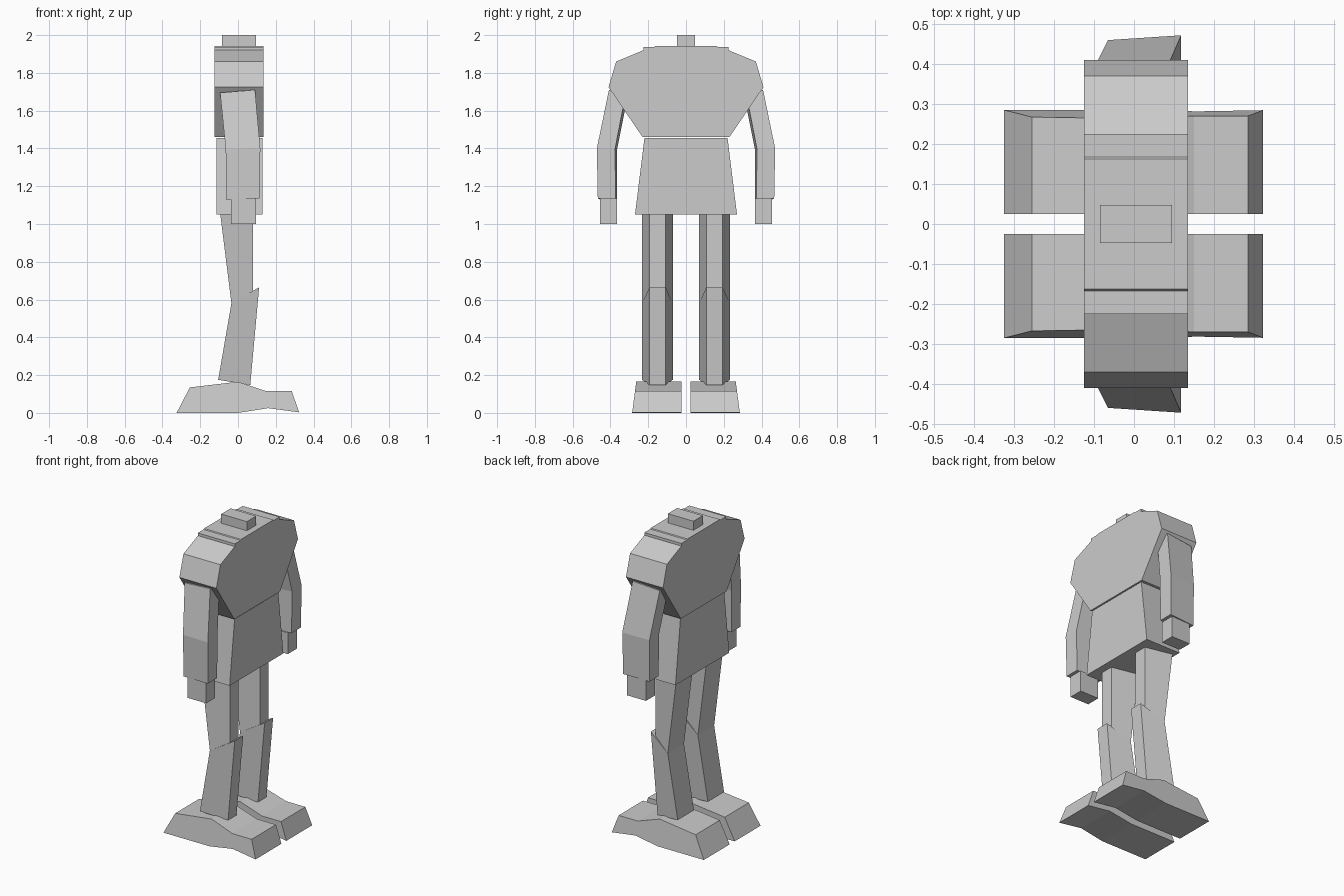
import bpy
import bmesh

cube = bpy.data.objects.get("Cube")
if cube:
    bpy.data.objects.remove(cube, do_unlink=True)

grey = bpy.data.materials.new("plain_grey")
grey.use_nodes = True
grey.diffuse_color = (0.6, 0.6, 0.6, 1)
grey.node_tree.nodes["Principled BSDF"].inputs["Base Color"].default_value = (0.6, 0.6, 0.6, 1)


def loft(name, low, high):
    """Solid between two matching rings of points."""
    bm = bmesh.new()
    a = [bm.verts.new(p) for p in low]
    b = [bm.verts.new(p) for p in high]
    bm.faces.new(a)
    bm.faces.new(b)
    for i in range(len(a)):
        j = (i + 1) % len(a)
        bm.faces.new((a[i], a[j], b[j], b[i]))
    bmesh.ops.recalc_face_normals(bm, faces=bm.faces[:])
    mesh = bpy.data.meshes.new(name)
    bm.to_mesh(mesh)
    bm.free()
    mesh.materials.append(grey)
    obj = bpy.data.objects.new(name, mesh)
    bpy.context.collection.objects.link(obj)
    return obj


def slab(name, half, x0, x1):
    """Extrude a y-z half profile, mirrored in y, along x."""
    ring = half + [(-y, z) for y, z in reversed(half)]
    return loft(name, [(x0, y, z) for y, z in ring], [(x1, y, z) for y, z in ring])


def section(back, front, back_y, front_y):
    """Four-cornered limb section; back and front are (x, z) points."""
    (xb, zb), (xf, zf) = back, front
    return [(xb, back_y[0], zb), (xf, front_y[0], zf),
            (xf, front_y[1], zf), (xb, back_y[1], zb)]


# Body
slab("torso", [(0.23, 1.46), (0.41, 1.725), (0.37, 1.86), (0.225, 1.92),
               (0.225, 1.937), (0.167, 1.937), (0.163, 1.942)], -0.125, 0.135)
slab("hips", [(0.27, 1.05), (0.22, 1.455)], -0.115, 0.13)
slab("neck", [(0.047, 1.93), (0.047, 2.0)], -0.085, 0.095)

# Limb sections, from the top down
shoulder = section((-0.095, 1.695), (0.09, 1.71), (0.305, 0.4), (0.315, 0.408))
elbow = section((-0.065, 1.395), (0.118, 1.4), (0.365, 0.46), (0.375, 0.472))
wrist = section((-0.063, 1.13), (0.115, 1.135), (0.365, 0.457), (0.374, 0.467))
hand_top = section((-0.037, 1.135), (0.095, 1.135), (0.365, 0.455), (0.365, 0.455))
hand_end = section((-0.037, 1.0), (0.095, 1.0), (0.365, 0.455), (0.365, 0.455))
wide, narrow = (0.07, 0.233), (0.108, 0.193)
thigh_top = section((-0.095, 1.06), (0.08, 1.06), wide, narrow)
thigh_end = section((-0.035, 0.58), (0.08, 0.63), wide, narrow)
shin_top = section((-0.035, 0.58), (0.112, 0.665), wide, narrow)
shin_end = section((-0.105, 0.175), (0.065, 0.148), wide, narrow)

# Foot side outline, with the outer wall leaning in towards the top
outline = [(-0.325, 0), (-0.255, 0.135), (0, 0.165), (0.15, 0.115),
           (0.285, 0.115), (0.323, 0.003), (0.16, 0.025), (0, 0)]
foot_inner = [(x, 0.025, z) for x, z in outline]
foot_outer = [(x, 0.285 - 0.13 * z, z) for x, z in outline]

parts = {
    "upper_arm": (elbow, shoulder),
    "forearm": (wrist, elbow),
    "hand": (hand_end, hand_top),
    "thigh": (thigh_end, thigh_top),
    "shin": (shin_end, shin_top),
    "foot": (foot_inner, foot_outer),
}

# Both sets of limbs, mirrored in y
for side, s in (("front", -1), ("back", 1)):
    for part, rings in parts.items():
        low, high = ([(x, s * y, z) for x, y, z in ring] for ring in rings)
        loft(f"{side}_{part}", low, high)
